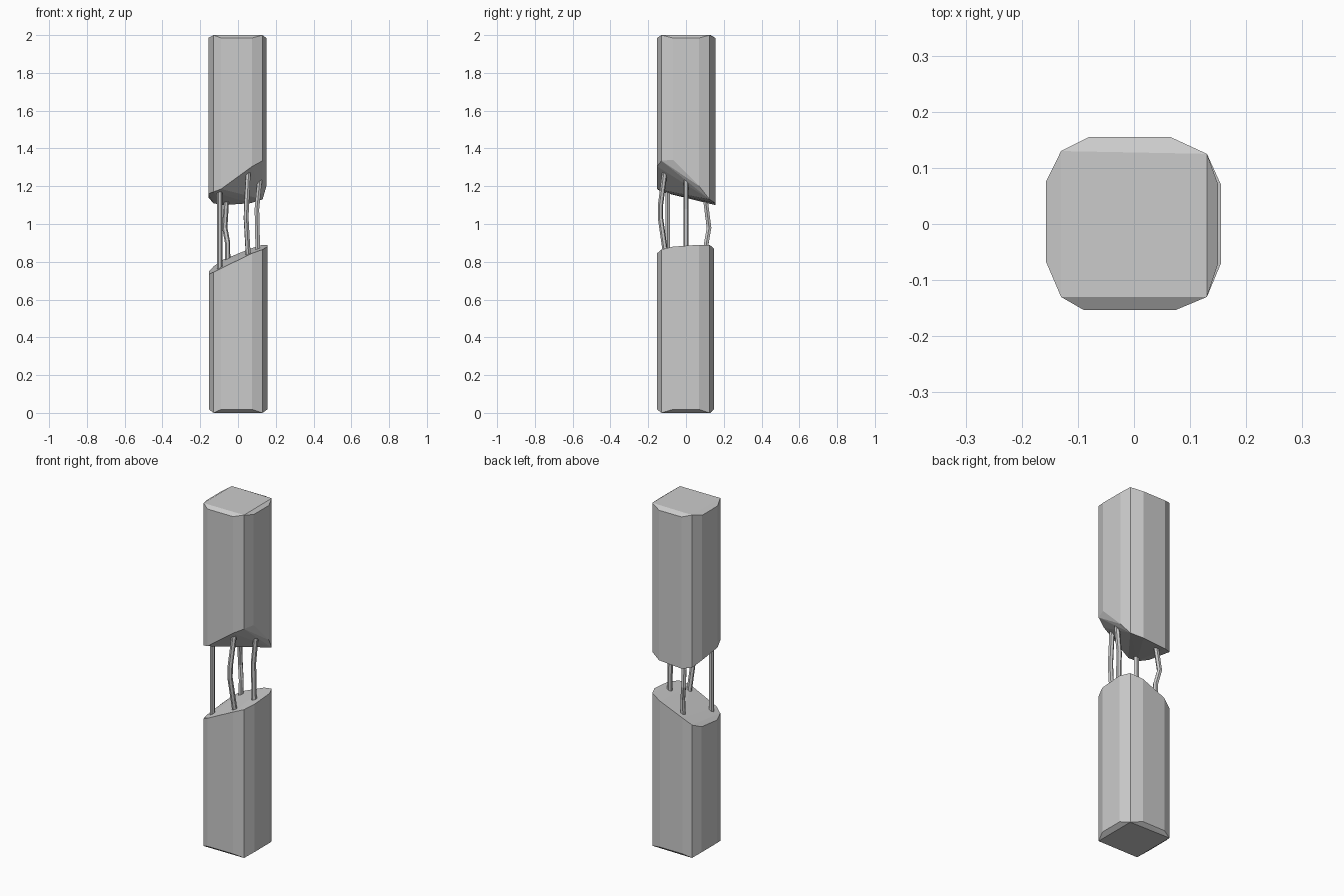
import bpy, bmesh

if "Cube" in bpy.data.objects:
    bpy.data.objects.remove(bpy.data.objects["Cube"])

# twelve-sided pillar outline: four sharp corners with a slightly bulging side between each
# order: counter-clockwise from the front left corner
def outline(left, right, front, back):
    c = 0.13
    return [(-c, -c), (-0.09, front), (0.075, front), (c, -c),
            (right, -0.07), (right, 0.07), (c, 0.125), (0.065, back),
            (-0.08, back), (-c, c), (left, 0.075), (left, -0.067)]


def pillar_piece(name, ring, end_z, side_z, break_z):
    """Hull between a dished flat end and a jagged slanted break."""
    bm = bmesh.new()
    for i, (x, y) in enumerate(ring):
        bm.verts.new((x, y, end_z if i % 3 == 0 else side_z))
        bm.verts.new((x, y, break_z[i]))
    res = bmesh.ops.convex_hull(bm, input=bm.verts)
    junk = set(res["geom_interior"] + res["geom_unused"])
    bmesh.ops.delete(bm, geom=[v for v in junk if isinstance(v, bmesh.types.BMVert)], context='VERTS')
    bmesh.ops.dissolve_limit(bm, angle_limit=0.02, verts=bm.verts, edges=bm.edges)
    bmesh.ops.recalc_face_normals(bm, faces=bm.faces)
    mesh = bpy.data.meshes.new(name)
    bm.to_mesh(mesh)
    bm.free()
    obj = bpy.data.objects.new(name, mesh)
    bpy.context.collection.objects.link(obj)


def bar(name, points, radius=0.014):
    """Reinforcing bar swept along a bent path."""
    cu = bpy.data.curves.new(name, 'CURVE')
    cu.dimensions = '3D'
    cu.bevel_depth = radius
    cu.bevel_resolution = 1
    cu.use_fill_caps = True
    sp = cu.splines.new('POLY')
    sp.points.add(len(points) - 1)
    for p, co in zip(sp.points, points):
        p.co = (*co, 1)
    sp.use_smooth = False
    obj = bpy.data.objects.new(name, cu)
    bpy.context.collection.objects.link(obj)
    bpy.ops.object.select_all(action='DESELECT')
    obj.select_set(True)
    bpy.context.view_layer.objects.active = obj
    bpy.ops.object.convert(target='MESH')


# lower and upper halves of the broken pillar
pillar_piece("lower_pillar", outline(-0.153, 0.155, -0.153, 0.148), 0.0, 0.018,
             [0.745, 0.765, 0.845, 0.865, 0.88, 0.89, 0.89, 0.87, 0.81, 0.775, 0.75, 0.735])
pillar_piece("upper_pillar", outline(-0.157, 0.15, -0.153, 0.155), 2.0, 1.985,
             [1.17, 1.185, 1.305, 1.335, 1.34, 1.2, 1.13, 1.11, 1.10, 1.11, 1.14, 1.16])

# exposed reinforcing bars
bar("straight_bar_left", [(-0.097, -0.097, 0.74), (-0.097, -0.097, 1.22)])
bar("straight_bar_right", [(0.105, 0, 0.85), (0.1, 0, 1.08), (0.118, 0, 1.26)])
bar("bent_bar_front", [(0.055, -0.105, 0.82), (0.043, -0.135, 1.03),
                       (0.045, -0.135, 1.1), (0.055, -0.11, 1.29)])
bar("bent_bar_back", [(-0.055, 0.105, 0.78), (-0.055, 0.108, 0.9), (-0.07, 0.122, 0.98),
                      (-0.06, 0.1, 1.15)])
